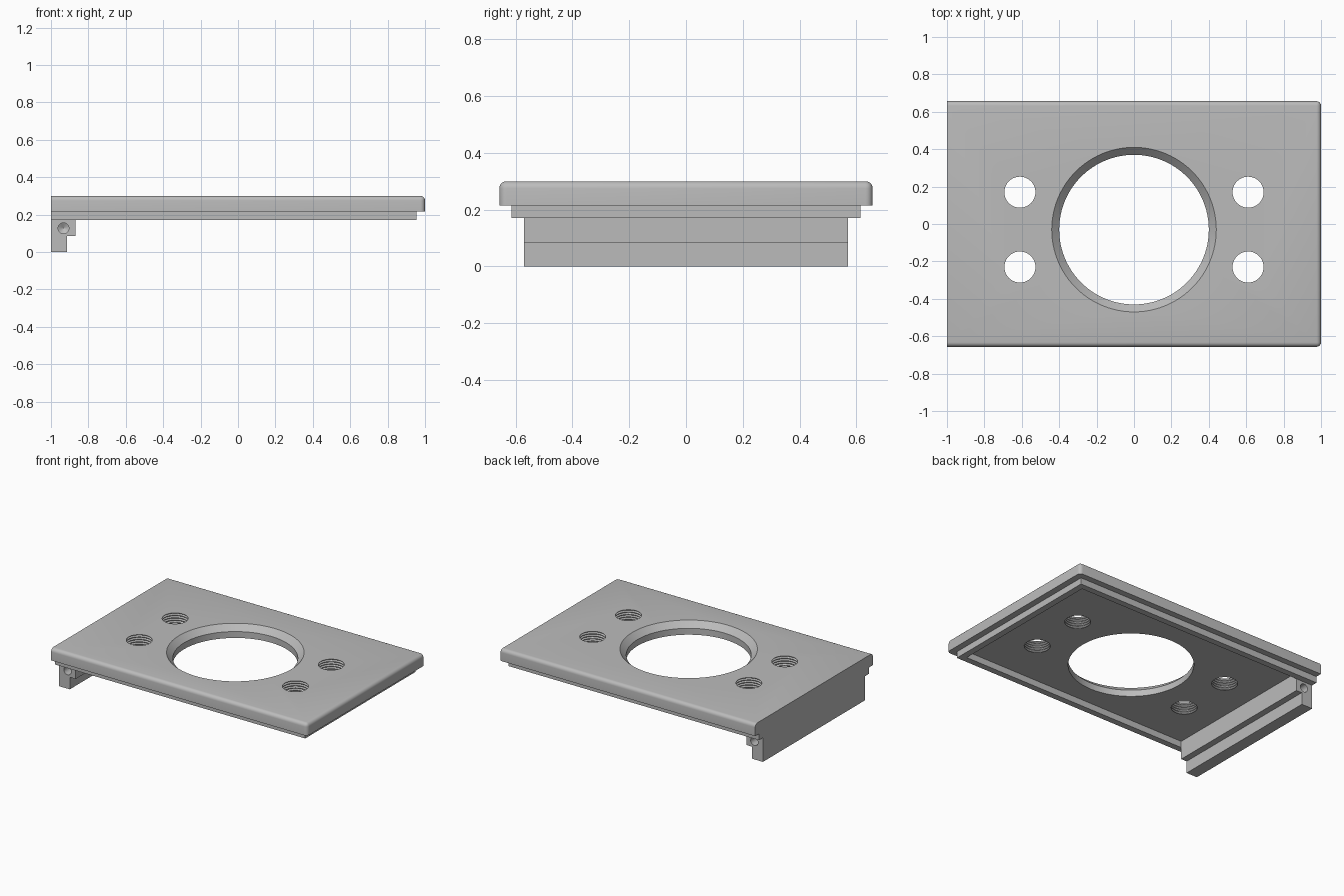
import bpy, bmesh, math
from mathutils import Matrix, Vector

cube = bpy.data.objects.get("Cube")
if cube:
    bpy.data.objects.remove(cube, do_unlink=True)

# One plain grey for everything
grey = bpy.data.materials.new("plain grey")
grey.use_nodes = True
grey.diffuse_color = (0.5, 0.5, 0.5, 1)
grey.node_tree.nodes["Principled BSDF"].inputs["Base Color"].default_value = (0.5, 0.5, 0.5, 1)


def make(name, bm):
    bmesh.ops.recalc_face_normals(bm, faces=bm.faces)
    mesh = bpy.data.meshes.new(name)
    bm.to_mesh(mesh)
    bm.free()
    mesh.materials.append(grey)
    obj = bpy.data.objects.new(name, mesh)
    bpy.context.collection.objects.link(obj)
    return obj


def box_mesh(low, high):
    low, high = Vector(low), Vector(high)
    bm = bmesh.new()
    bmesh.ops.create_cube(bm, size=1)
    bmesh.ops.transform(bm, verts=bm.verts, matrix=Matrix.Translation((low + high) / 2)
                        @ Matrix.Diagonal((*(high - low), 1)))
    return bm


def lathe(name, profile, place, sides=64):
    """Closed solid of revolution from (radius, height) points."""
    bm = bmesh.new()
    rings = [[bm.verts.new((r * math.cos(2 * math.pi * i / sides),
                            r * math.sin(2 * math.pi * i / sides), z)) for i in range(sides)]
             for r, z in profile]
    for a, b in zip(rings, rings[1:]):
        for i in range(sides):
            j = (i + 1) % sides
            bm.faces.new((a[i], a[j], b[j], b[i]))
    bm.faces.new(rings[0][::-1])
    bm.faces.new(rings[-1])
    bmesh.ops.transform(bm, verts=bm.verts, matrix=place)
    return make(name, bm)


def cut(obj, cutter):
    cutter.hide_render = True
    mod = obj.modifiers.new("cut", "BOOLEAN")
    mod.operation, mod.solver, mod.object = "DIFFERENCE", "EXACT", cutter
    bpy.context.view_layer.objects.active = obj
    bpy.ops.object.modifier_apply(modifier=mod.name)
    bpy.data.objects.remove(cutter, do_unlink=True)


TOP, UNDER, RIM, STEP = 0.30, 0.215, 0.17, 0.085

# Cover plate, rounded on top along three sides and at two corners
bm = box_mesh((-1, -0.657, UNDER), (1, 0.657, TOP))
rounded = []
for e in bm.edges:
    a, b = (v.co for v in e.verts)
    on_top = a.z > 0.29 and b.z > 0.29
    upright = abs(a.z - b.z) > 0.01
    at_left_end = a.x > 0 and b.x > 0
    at_right_end = a.x < 0 and b.x < 0
    if (on_top and not at_right_end) or (upright and at_left_end):
        rounded.append(e)
bmesh.ops.bevel(bm, geom=rounded, offset=0.025, segments=5, profile=0.5, affect="EDGES")
plate = make("cover_plate", bm)

# Large chamfered opening
cut(plate, lathe("opening_cutter",
                 [(0.4, UNDER - 0.1), (0.4, TOP - 0.04), (0.44, TOP), (0.44, TOP + 0.1)],
                 Matrix.Translation((0, -0.03, 0)), 96))

# Four threaded holes, with grooves widening outwards
pitches = 5
pitch = (TOP - UNDER) / pitches
thread = [(0.083, UNDER - 0.05)]
for k in range(pitches):
    z = UNDER + k * pitch
    thread += [(0.083, z + 0.1 * pitch), (0.092, z + 0.5 * pitch), (0.083, z + 0.9 * pitch)]
thread.append((0.083, TOP + 0.05))
for x in (-0.61, 0.61):
    for y in (-0.23, 0.17):
        cut(plate, lathe("thread_cutter", thread, Matrix.Translation((x, y, 0)), 40))

# Locating rim under the plate
rim = make("locating_rim", box_mesh((-1, -0.614, RIM), (0.955, 0.614, UNDER)))
cut(rim, make("recess_cutter", box_mesh((-0.87, -0.57, RIM - 0.1), (0.91, 0.57, UNDER + 0.1))))

# Stepped hinge bar along the right end
bm = bmesh.new()
section = [(-1, 0), (-0.915, 0), (-0.915, STEP), (-0.87, STEP), (-0.87, RIM), (-1, RIM)]
face = bm.faces.new([bm.verts.new((x, -0.57, z)) for x, z in section])
ext = bmesh.ops.extrude_face_region(bm, geom=[face])
bmesh.ops.translate(bm, vec=(0, 1.14, 0),
                    verts=[g for g in ext["geom"] if isinstance(g, bmesh.types.BMVert)])
bar = make("hinge_bar", bm)

# Blind pin holes in both ends of the bar
for side in (-1, 1):
    place = (Matrix.Translation((-0.933, side * 0.57, 0.127))
             @ Matrix.Rotation(side * math.pi / 2, 4, "X"))
    cut(bar, lathe("pin_cutter", [(0.029, -0.05), (0.029, 0.1), (0.001, 0.117)], place, 32))

# Smooth shading on the curved parts
for obj in (plate, rim, bar):
    bpy.ops.object.select_all(action="DESELECT")
    obj.select_set(True)
    bpy.context.view_layer.objects.active = obj
    bpy.ops.object.shade_smooth_by_angle(angle=math.radians(30))
